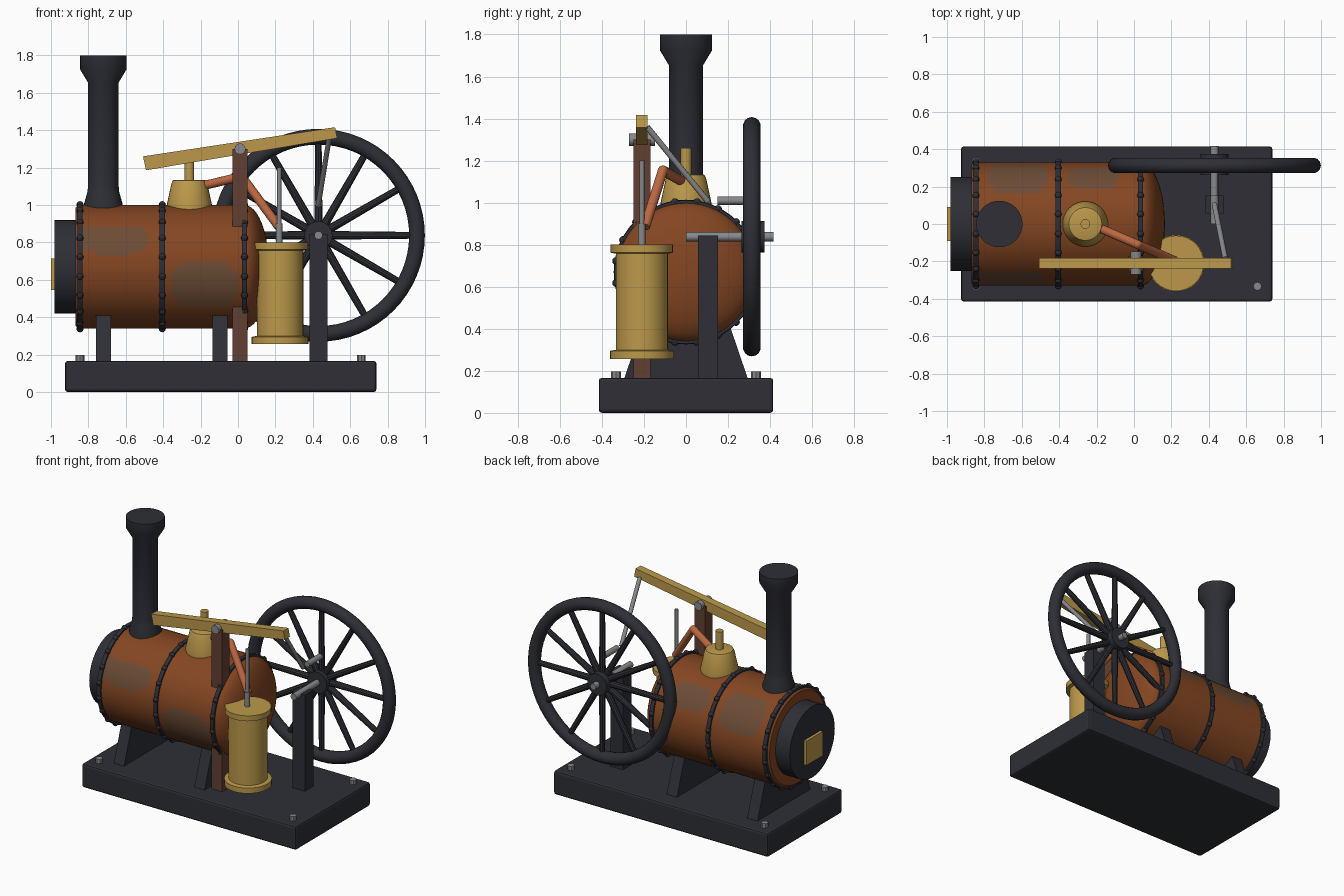
import bpy, bmesh, math
from mathutils import Vector, Matrix

if "Cube" in bpy.data.objects:
    bpy.data.objects.remove(bpy.data.objects["Cube"])


def colour(name, r, g, b):
    m = bpy.data.materials.new(name)
    lin = [((c / 255 + 0.055) / 1.055) ** 2.4 for c in (r, g, b)]
    m.diffuse_color = (*lin, 1)
    m.use_nodes = True
    m.node_tree.nodes["Principled BSDF"].inputs["Base Color"].default_value = m.diffuse_color
    return m


IRON = colour("dark iron", 46, 47, 54)
RUST = colour("rusty copper", 132, 70, 34)
WORN = colour("worn metal", 108, 76, 54)
BRASS = colour("brass", 188, 153, 75)
COPPER = colour("copper pipe", 188, 104, 66)
BROWN = colour("brown post", 98, 64, 50)
STEEL = colour("steel", 136, 137, 140)


def finish(name, bm, mat, smooth=True):
    bmesh.ops.recalc_face_normals(bm, faces=bm.faces[:])
    me = bpy.data.meshes.new(name)
    bm.to_mesh(me)
    bm.free()
    me.materials.append(mat)
    ob = bpy.data.objects.new(name, me)
    bpy.context.collection.objects.link(ob)
    if smooth:
        bpy.ops.object.select_all(action='DESELECT')
        ob.select_set(True)
        bpy.context.view_layer.objects.active = ob
        bpy.ops.object.shade_smooth_by_angle(angle=math.radians(35))
    return ob


def box(name, lo, hi, mat, bevel=0.0):
    bm = bmesh.new()
    lo, hi = Vector(lo), Vector(hi)
    bmesh.ops.create_cube(bm, size=1, matrix=Matrix.Translation((lo + hi) / 2)
                          @ Matrix.Diagonal((*(hi - lo), 1)))
    if bevel:
        bmesh.ops.bevel(bm, geom=bm.edges[:], offset=bevel, segments=2,
                        profile=0.5, affect='EDGES')
    return finish(name, bm, mat, False)


def prism(name, pts, axis, a, b, mat):
    """Extrude a 2D outline along x or y between a and b."""
    bm = bmesh.new()
    put = (lambda p: (a, p[0], p[1])) if axis == 'x' else (lambda p: (p[0], a, p[1]))
    f = bm.faces.new([bm.verts.new(put(p)) for p in pts])
    ext = bmesh.ops.extrude_face_region(bm, geom=[f], use_keep_orig=True)
    d = (b - a, 0, 0) if axis == 'x' else (0, b - a, 0)
    bmesh.ops.translate(bm, vec=d, verts=[v for v in ext['geom'] if isinstance(v, bmesh.types.BMVert)])
    return finish(name, bm, mat, False)


def lathe(name, profile, mat, loc=(0, 0, 0), axis='z', n=32):
    """Spin (radius, height) points around an axis, capping open ends."""
    bm = bmesh.new()
    rings = []
    for r, h in profile:
        if r < 1e-5:
            rings.append([bm.verts.new((0, 0, h))])
        else:
            rings.append([bm.verts.new((r * math.cos(t), r * math.sin(t), h))
                          for t in (2 * math.pi * i / n for i in range(n))])
    for p, q in zip(rings, rings[1:]):
        for i in range(n):
            j = (i + 1) % n
            if len(p) == 1:
                bm.faces.new((p[0], q[j], q[i]))
            elif len(q) == 1:
                bm.faces.new((p[i], p[j], q[0]))
            else:
                bm.faces.new((p[i], p[j], q[j], q[i]))
    for ring in (rings[0], rings[-1]):
        if len(ring) > 1:
            bm.faces.new(ring)
    rot = {'z': Matrix.Identity(4), 'x': Matrix.Rotation(math.pi / 2, 4, 'Y'),
           'y': Matrix.Rotation(-math.pi / 2, 4, 'X')}[axis]
    bm.transform(Matrix.Translation(loc) @ rot)
    return finish(name, bm, mat)


def add_rod(bm, p, q, r1, r2, n):
    p, q = Vector(p), Vector(q)
    rot = (q - p).to_track_quat('Z', 'Y').to_matrix().to_4x4()
    bmesh.ops.create_cone(bm, cap_ends=True, segments=n, radius1=r1, radius2=r2,
                          depth=(q - p).length, matrix=Matrix.Translation((p + q) / 2) @ rot)


def rod(name, points, r, mat, n=12):
    bm = bmesh.new()
    for p, q in zip(points, points[1:]):
        add_rod(bm, p, q, r, r, n)
    for p in points[1:-1]:      # round the elbows
        bmesh.ops.create_uvsphere(bm, u_segments=n, v_segments=8, radius=r, matrix=Matrix.Translation(p))
    return finish(name, bm, mat)


# Base plate with corner bolts
box("base", (-0.925, -0.415, 0), (0.74, 0.415, 0.167), IRON, 0.015)
for x in (-0.845, 0.66):
    for y in (-0.333, 0.333):
        rod("base_bolt", [(x, y, 0.16), (x, y, 0.197)], 0.023, STEEL, 8)

# Boiler: straight barrel with domed end, worn patches by position
ZB, R = 0.67, 0.33
prof = [(0.0, -0.87), (0.315, -0.87), (R, -0.855)]
prof += [(R, -0.855 + 0.89 * i / 48) for i in range(1, 49)]
prof += [(R * math.cos(t), 0.035 + 0.13 * math.sin(t)) for t in (math.pi / 2 * i / 12 for i in range(1, 12))]
prof += [(0, 0.165)]
boiler = lathe("boiler", prof, RUST, (0, 0, ZB), 'x', 72)
boiler.data.materials.append(WORN)
# patch = centre x, half length, centre angle up from the front, half angle
patches = [(-0.67, 0.19, 27, 15), (-0.18, 0.18, -18, 23), (-0.62, 0.16, 143, 24), (-0.22, 0.14, 140, 15)]
for f in boiler.data.polygons:
    c = f.center
    ang = math.degrees(math.atan2(c.z - ZB, -c.y))
    if -0.85 < c.x < 0.03 and any(abs((c.x - x) / w) ** 3 + abs((ang - a) / h) ** 3 < 1
                                  for x, w, a, h in patches):
        f.material_index = 1

# Riveted boiler bands
for x in (-0.845, -0.405, 0.035):
    lathe("boiler_band", [(0.32, -0.014), (0.341, -0.014), (0.344, 0), (0.341, 0.014), (0.32, 0.014)],
          IRON, (x, 0, ZB), 'x', 48)
    bm = bmesh.new()
    for i in range(20):
        t = 2 * math.pi * (i + 0.5) / 20
        bmesh.ops.create_uvsphere(bm, u_segments=8, v_segments=6, radius=0.019, matrix=Matrix.Translation(
            (x, 0.336 * math.cos(t), ZB + 0.336 * math.sin(t))))
    finish("band_rivets", bm, IRON)

# Smokebox and its brass door plate
lathe("smokebox", [(0.25, -0.98), (0.25, -0.86)], IRON, (0, 0, ZB), 'x', 40)
box("door_plate", (-1.0, -0.09, 0.545), (-0.975, 0.09, 0.715), BRASS)

# Boiler saddles
for x in (-0.72, -0.095):
    prism("boiler_saddle", [(-0.295, 0.16), (0.295, 0.16), (0.21, 0.41), (-0.21, 0.41)],
          'x', x - 0.04, x + 0.04, IRON)

# Chimney
lathe("chimney", [(0.105, 0.96), (0.102, 1.01), (0.085, 1.07), (0.082, 1.1), (0.082, 1.655),
                  (0.124, 1.725), (0.124, 1.8)], IRON, (-0.72, 0, 0))

# Steam dome with stem
lathe("steam_dome", [(0.121, 0.97), (0.121, 1.0), (0.096, 1.115), (0.088, 1.132), (0.08, 1.135),
                     (0, 1.135)], BRASS, (-0.26, 0, 0))
rod("dome_stem", [(-0.26, 0, 1.12), (-0.26, 0, 1.26)], 0.026, BRASS, 16)

# Post, pivot and rocking beam
box("beam_post", (-0.03, -0.25, 0.16), (0.052, -0.17, 1.3), BROWN)
rod("beam_pivot", [(0.011, -0.27, 1.3), (0.011, -0.148, 1.3)], 0.03, STEEL)
prism("rocking_beam", [(-0.492, 1.186), (0.53, 1.357), (0.519, 1.416), (-0.508, 1.26)],
      'y', -0.238, -0.182, BRASS)

# Steam cylinder and piston rod
lathe("steam_cylinder", [(0.152, 0.257), (0.152, 0.295), (0.124, 0.3), (0.124, 0.757), (0.148, 0.762),
                         (0.148, 0.8)], BRASS, (0.225, -0.21, 0))
rod("piston_gland", [(0.22, -0.21, 0.79), (0.22, -0.21, 0.9)], 0.018, STEEL)
rod("piston_rod", [(0.22, -0.21, 0.89), (0.22, -0.21, 1.2)], 0.012, STEEL)

# Steam pipe from dome to cylinder
rod("steam_pipe", [(-0.2, -0.015, 1.1), (0.02, -0.11, 1.153), (0.217, -0.195, 0.885)], 0.024, COPPER, 14)

# Flywheel: rim, hub and tapered spokes
CX, CY, CZ = 0.43, 0.313, 0.838
bpy.ops.mesh.primitive_torus_add(major_radius=0.527, minor_radius=0.042, major_segments=64,
                                 minor_segments=14, location=(CX, CY, CZ), rotation=(math.pi / 2, 0, 0))
rim = bpy.context.object
rim.name = "flywheel_rim"
rim.data.materials.append(IRON)
bpy.ops.object.shade_smooth_by_angle(angle=math.radians(35))
lathe("flywheel_hub", [(0.075, -0.05), (0.075, 0.06)], IRON, (CX, CY, CZ), 'y', 24)
bm = bmesh.new()
for i in range(12):
    t = math.pi * i / 6
    d = Vector((math.cos(t), 0, math.sin(t)))
    c = Vector((CX, CY, CZ))
    add_rod(bm, c + d * 0.05, c + d * 0.51, 0.023, 0.018, 10)
finish("flywheel_spokes", bm, IRON)

# Axle, bearing post, crank pin and connecting rod
box("axle_post", (0.383, 0.057, 0.16), (0.479, 0.152, 0.843), IRON)
rod("axle", [(CX, 0, CZ), (CX, 0.417, CZ)], 0.022, STEEL)
rod("crank_pin", [(CX, 0.15, 1.01), (CX, 0.3, 1.01)], 0.02, STEEL)
rod("connecting_rod", [(0.488, -0.185, 1.36), (0.43, 0.105, 1.005)], 0.014, STEEL)
